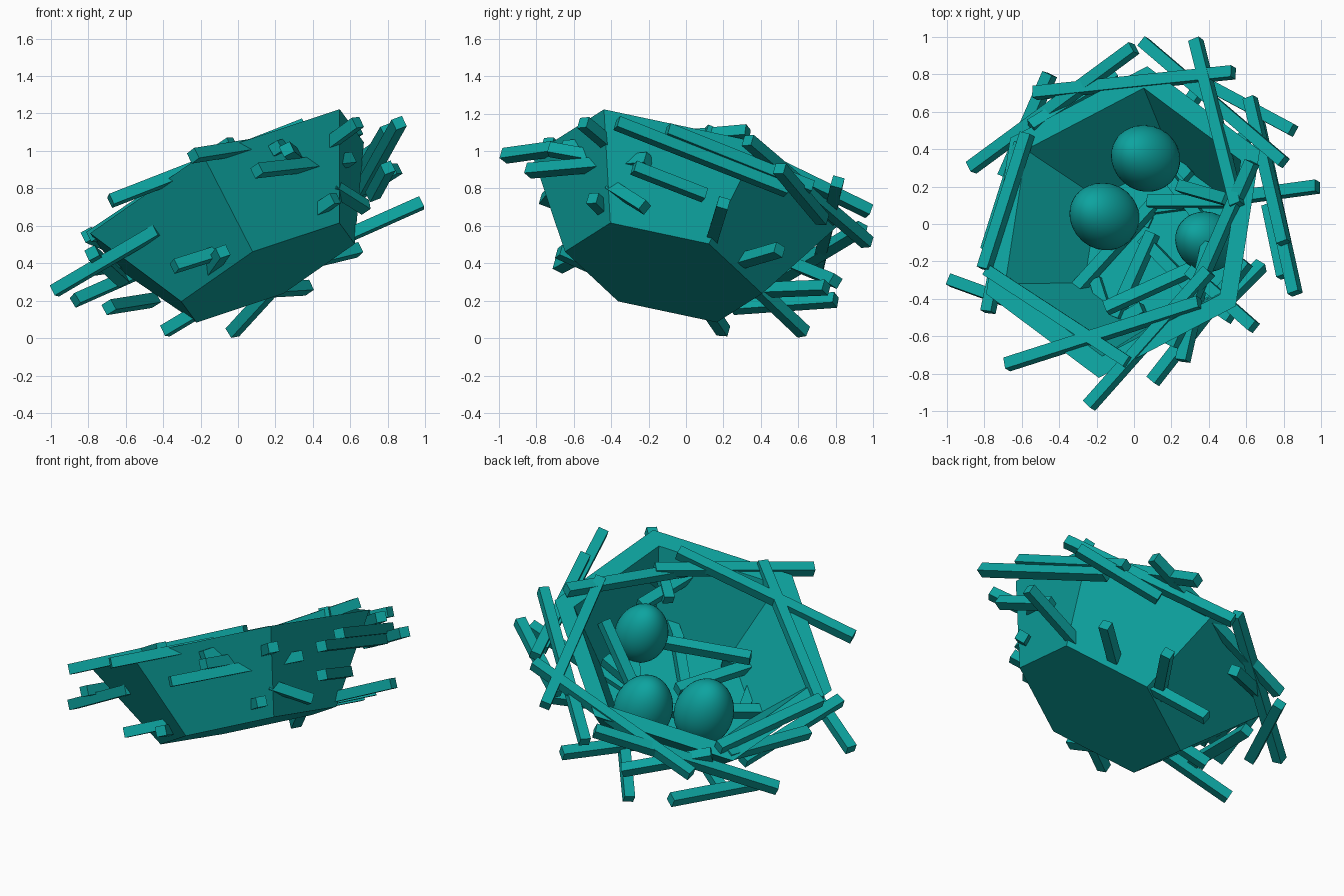
import bpy
import bmesh
import math
from mathutils import Matrix, Vector

if "Cube" in bpy.data.objects:
    bpy.data.objects.remove(bpy.data.objects["Cube"], do_unlink=True)

# Single flat colour
teal = bpy.data.materials.new("teal")
teal.use_nodes = True
colour = (0.004, 0.37, 0.35, 1)
teal.diffuse_color = colour
teal.node_tree.nodes["Principled BSDF"].inputs["Base Color"].default_value = colour

# Tilted frame of the bowl: origin at the middle of its base, axis along its opening
base = Vector((0.16, -0.12, 0.35))
axis = Vector((-0.42, 0.25, 0.87)).normalized()
corner = Vector((-0.08, -0.51, 0.11))
side_x = (corner - axis * corner.dot(axis)).normalized()
side_y = axis.cross(side_x)
frame = Matrix((side_x, side_y, axis)).transposed().to_4x4()
frame.translation = base


def on_level(x, y, level):
    """World point above (x, y) at a given height along the bowl's axis."""
    rise = level - axis.x * (x - base.x) - axis.y * (y - base.y)
    return Vector((x, y, base.z + rise / axis.z))


def add_object(name, bm, matrix):
    bmesh.ops.recalc_face_normals(bm, faces=bm.faces[:])
    mesh = bpy.data.meshes.new(name)
    bm.to_mesh(mesh)
    bm.free()
    mesh.materials.append(teal)
    obj = bpy.data.objects.new(name, mesh)
    obj.matrix_world = matrix
    bpy.context.collection.objects.link(obj)


def make_bowl():
    """Six-sided bowl: outer base, outer rim, inner rim and inner floor."""
    bm = bmesh.new()
    rings = []
    for radius, height in ((0.545, 0), (0.86, 0.52), (0.74, 0.52), (0.47, 0.06)):
        turns = [math.tau * i / 6 for i in range(6)]
        rings.append([bm.verts.new((radius * math.cos(t), radius * math.sin(t), height))
                      for t in turns])
    for low, high in zip(rings, rings[1:]):
        for i in range(6):
            j = (i + 1) % 6
            bm.faces.new((low[i], low[j], high[j], high[i]))
    bm.faces.new(rings[0])
    bm.faces.new(rings[-1])
    add_object("nest_bowl", bm, frame)


def make_stick(name, x1, y1, x2, y2, level, end_level=None):
    """Square stick between two points, level with the rim unless tilted."""
    start = on_level(x1, y1, level)
    end = on_level(x2, y2, level if end_level is None else end_level)
    along = (end - start).normalized()
    across = axis.cross(along).normalized()
    matrix = Matrix((along, across, along.cross(across))).transposed().to_4x4()
    matrix.translation = (start + end) / 2
    bm = bmesh.new()
    bmesh.ops.create_cube(bm, size=1)
    bmesh.ops.scale(bm, vec=((end - start).length, 0.063, 0.062), verts=bm.verts[:])
    add_object(name, bm, matrix)


def make_egg(x, y, level, radius):
    """Smooth egg standing along the bowl's axis, slimmer at its top."""
    bm = bmesh.new()
    bmesh.ops.create_uvsphere(bm, u_segments=32, v_segments=20, radius=1)
    for v in bm.verts:
        slim = 1 - 0.1 * v.co.z
        v.co = Vector((v.co.x * slim, v.co.y * slim, v.co.z * 1.3)) * radius
    for f in bm.faces:
        f.smooth = True
    matrix = frame.copy()
    matrix.translation = on_level(x, y, level)
    add_object("egg", bm, matrix)


make_bowl()

for egg in ((.055, .355, .3, .174), (-.165, .045, .24, .176), (.38, -.09, .25, .157)):
    make_egg(*egg)

# Sticks woven around the rim: start x, y, end x, y, level, level at the end
rim_sticks = (
    (-.53, .7, .53, .81, .5),
    (-.87, .3, 0, .94, .41, .54),
    (.33, .98, .55, .1, .49, .55),
    (.05, .97, .8, .33, .46),
    (.86, -.37, .66, .54, .34),
    (.63, .33, .2, -.65, .57, .43),
    (-.68, -.75, .35, -.42, .53),
    (-.24, -.97, .4, -.25, .5),
    (.1, -.84, .6, -.2, .32),
    (-.8, -.24, -.57, .48, .55),
    (-.78, -.47, -.62, .3, .4),
    (-.98, -.3, -.43, -.5, .35),
    (-.78, -.25, -.03, -.74, .53),
    (.62, .67, .8, -.1, .4),
    (.64, -.55, .3, -.25, .39),
    (.85, .5, .42, .73, .35),
    (.26, -.73, .4, -.1, .38),
    (-.45, .8, -.69, .25, .36, .29),
    (-.78, -.14, -.6, .43, .41, .5),
)
for stick in rim_sticks:
    make_stick("rim_stick", *stick)

# Sticks piercing the outer walls and the underside
wall_sticks = (
    (.98, .2, .1, .08, .06),
    (-.03, .63, .3, .25, -.01, .07),
    (-.39, .2, .1, 0, .04),
    (-.1, .8, -.55, .52, .3, .52),
    (-.34, -.68, .05, -.45, .1),
    (-.08, -.68, -.2, -.3, .06),
    (.8, -.28, .72, .1, .18),
    (.68, -.22, .5, -.4, .06, .19),
    (.52, -.5, .3, -.35, .1),
    (.64, .5, .4, .3, .06),
    (.37, .75, .1, .35, .06),
)
for stick in wall_sticks:
    make_stick("wall_stick", *stick)

# Loose sticks crossing the floor of the bowl
floor_sticks = (
    (-.3, -.34, .1, .1, .1),
    (-.1, -.5, .1, -.05, .13),
    (.05, -.08, .32, -.36, .1),
    (.08, .12, .5, .12, .14),
    (.15, .3, .45, -.1, .1),
    (.5, .13, .25, .2, .36, .21),
    (.4, -.2, -.15, -.45, .13, .24),
)
for stick in floor_sticks:
    make_stick("floor_stick", *stick)
